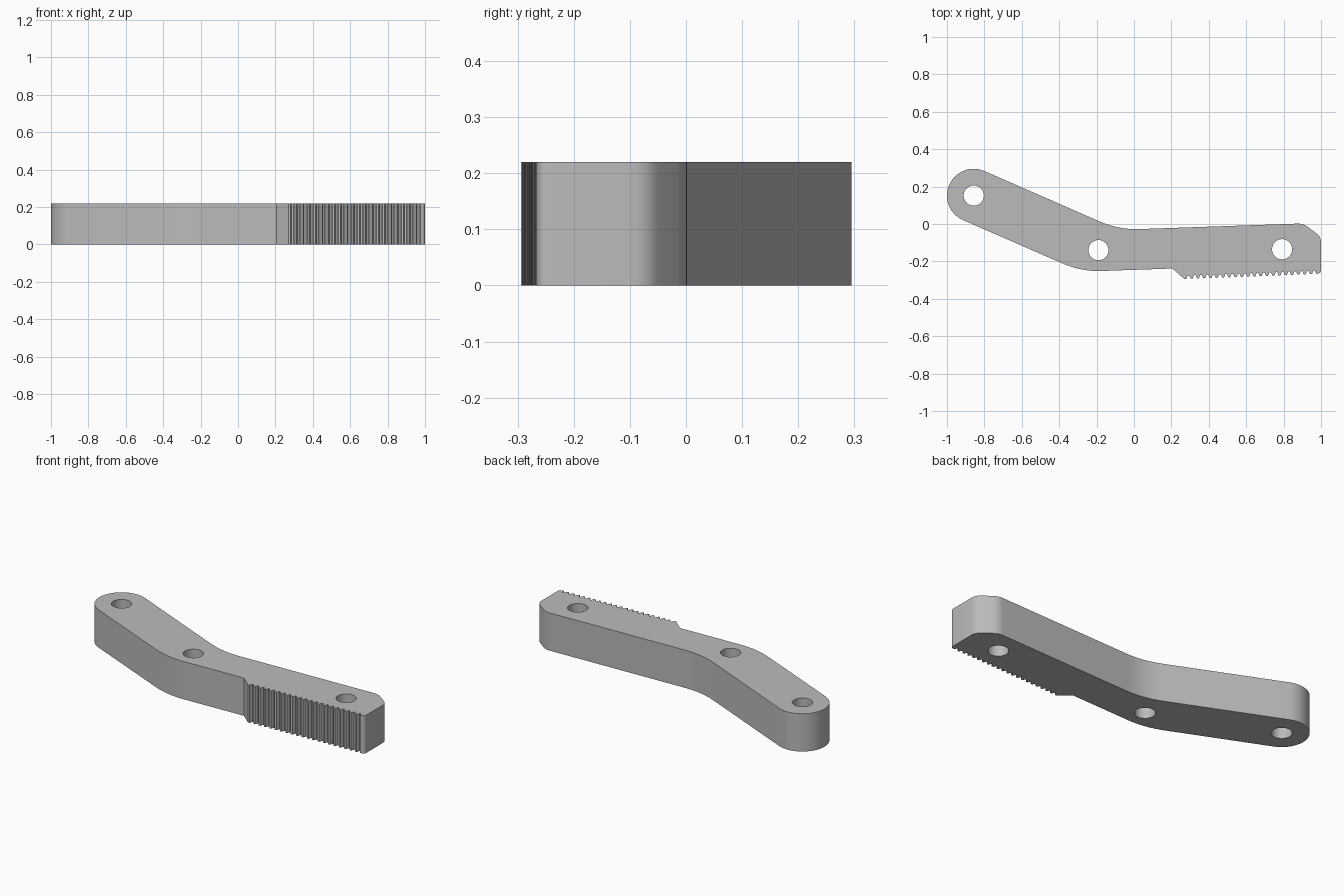
import bpy, bmesh, math
from mathutils import Vector

HEIGHT = 0.22
HOLE_R = 0.054
END = Vector((-0.857, 0.152))
HOLES = [END, Vector((-0.19, -0.14)), Vector((0.792, -0.135))]

cube = bpy.data.objects.get("Cube")
if cube:
    bpy.data.objects.remove(cube, do_unlink=True)

grey = bpy.data.materials.new("mid grey")
grey.use_nodes = True
colour = (0.5, 0.5, 0.5, 1)
grey.diffuse_color = colour
grey.node_tree.nodes["Principled BSDF"].inputs["Base Color"].default_value = colour


def prism(name, outline, z0, z1):
    """Extrude a flat outline between two heights."""
    bm = bmesh.new()
    face = bm.faces.new([bm.verts.new((p.x, p.y, z0)) for p in outline])
    top = bmesh.ops.extrude_face_region(bm, geom=[face])["geom"]
    bmesh.ops.translate(bm, vec=(0, 0, z1 - z0),
                        verts=[v for v in top if isinstance(v, bmesh.types.BMVert)])
    bmesh.ops.recalc_face_normals(bm, faces=bm.faces)
    mesh = bpy.data.meshes.new(name)
    bm.to_mesh(mesh)
    bm.free()
    mesh.materials.append(grey)
    obj = bpy.data.objects.new(name, mesh)
    bpy.context.collection.objects.link(obj)
    return obj


def arc(centre, radius, a0, a1, steps):
    angles = [math.radians(a0 + (a1 - a0) * i / steps) for i in range(steps + 1)]
    return [centre + radius * Vector((math.cos(a), math.sin(a))) for a in angles]


def rounded(before, corner, after, length, steps=8):
    """Round a corner, starting the given length away from it."""
    before, corner, after = Vector(before), Vector(corner), Vector(after)
    a = corner + (before - corner).normalized() * length
    b = corner + (after - corner).normalized() * length
    ts = [i / steps for i in range(steps + 1)]
    return [a * (1 - t) ** 2 + corner * 2 * t * (1 - t) + b * t * t for t in ts]


# Round end, listed anticlockwise
end_cap = arc(END, 0.143, 66.4, 246.4, 28)

# Rack of fine teeth along the front edge
first, last, count = Vector((0.27, -0.294)), Vector((0.975, -0.267)), 21
along = (last - first) / count
inward = Vector((-along.y, along.x)).normalized() * 0.018
teeth = []
for i in range(count):
    base = first + along * i
    teeth += [base, base + along * 0.3,
              base + along * 0.52 + inward, base + along * 0.78 + inward]
teeth.append(last)

# Bends and end corners
step = (0.205, -0.238)
low_bend, high_bend = (-0.281, -0.255), (-0.082, -0.031)
toe, nose, shoulder = (1.0, -0.262), (1.0, -0.068), (0.905, 0.003)
outline = end_cap
outline += rounded(end_cap[-1], low_bend, step, 0.11)
outline += [Vector(step)] + teeth
outline += rounded(last, toe, nose, 0.016, 4)
outline += rounded(toe, nose, shoulder, 0.03, 6)
outline += rounded(nose, shoulder, high_bend, 0.03, 6)
outline += rounded(shoulder, high_bend, end_cap[0], 0.11)
bar = prism("toothed_lever", outline, 0, HEIGHT)

# Pivot holes cut through the lever
for i, centre in enumerate(HOLES):
    cutter = prism(f"hole_cutter_{i + 1}", arc(centre, HOLE_R, 0, 350, 35), -0.1, HEIGHT + 0.1)
    cutter.hide_render = True
    cutter.hide_viewport = True
    cut = bar.modifiers.new(f"pivot_hole_{i + 1}", "BOOLEAN")
    cut.operation = "DIFFERENCE"
    cut.solver = "EXACT"
    cut.object = cutter

# Bake the cuts, remove the cutters, then smooth the rounded sides
bpy.context.view_layer.update()
graph = bpy.context.evaluated_depsgraph_get()
cut_mesh = bpy.data.meshes.new_from_object(bar.evaluated_get(graph))
cutters = [m.object for m in bar.modifiers]
bar.modifiers.clear()
bar.data = cut_mesh
for cutter in cutters:
    bpy.data.objects.remove(cutter, do_unlink=True)
for obj in bpy.context.selected_objects:
    obj.select_set(False)
bar.select_set(True)
bpy.context.view_layer.objects.active = bar
bpy.ops.object.shade_smooth_by_angle(angle=math.radians(30))
